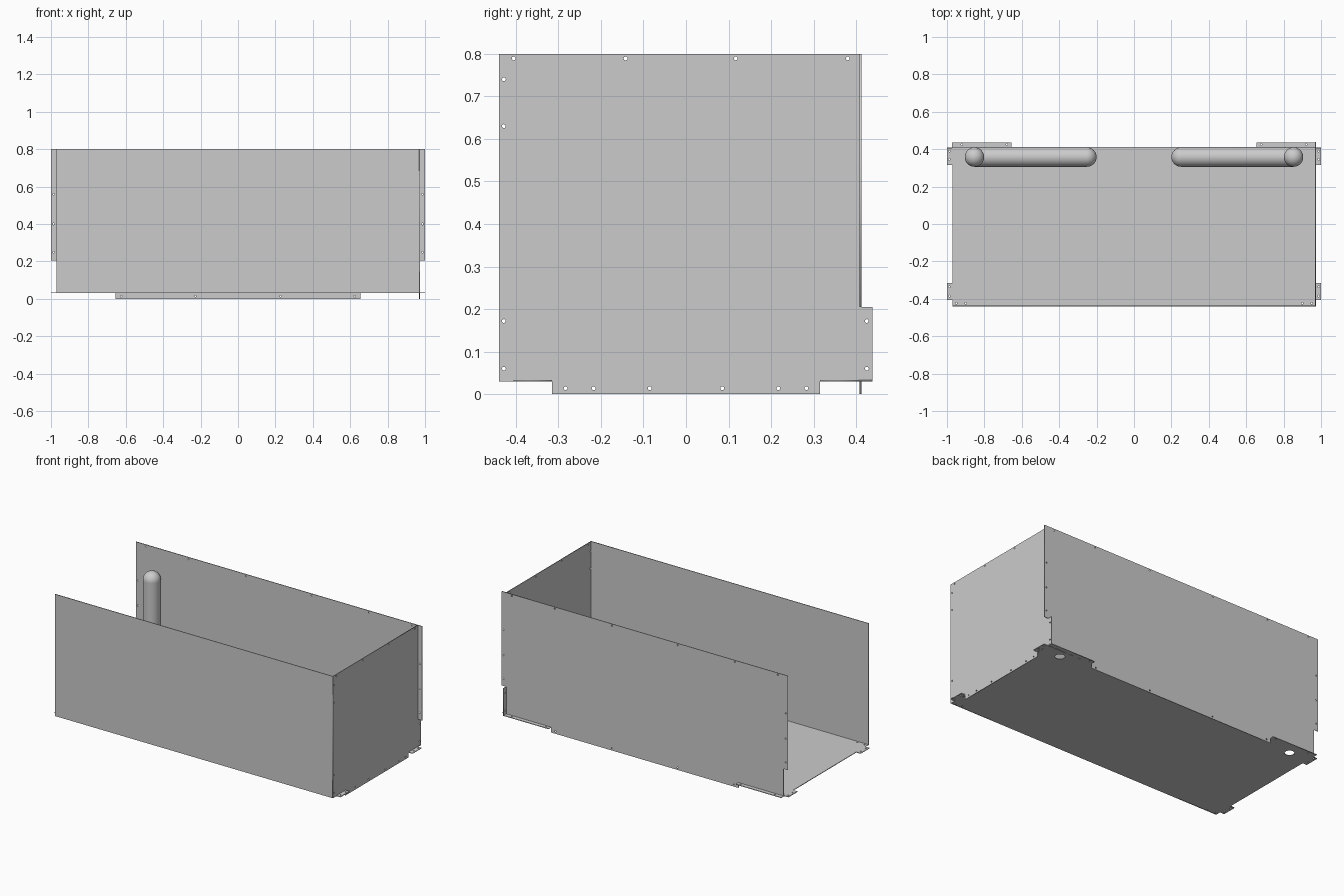
import bpy, bmesh
from math import sin, cos, pi
from mathutils import Matrix, Vector

if "Cube" in bpy.data.objects:
    bpy.data.objects.remove(bpy.data.objects["Cube"])

T = 0.004          # sheet thickness
SCREW = 0.0045     # screw hole radius


def mirror_outline(half):
    """Close a half outline (x > 0, bottom to top) by mirroring it over x = 0."""
    return half + [(-x, y) for x, y in reversed(half)]


def sheet(name, outline, holes, u, v, origin):
    """Flat sheet: 2D outline with round holes (x, y, r), laid along axes u and v."""
    cu = bpy.data.curves.new(name, 'CURVE')
    cu.dimensions = '2D'
    cu.fill_mode = 'BOTH'
    cu.extrude = T / 2
    loops = [outline]
    for x, y, r in holes:
        n = 12 if r < 0.01 else 32
        loops.append([(x + r * cos(2 * pi * i / n), y + r * sin(2 * pi * i / n))
                      for i in range(n)])
    for pts in loops:
        sp = cu.splines.new('POLY')
        sp.points.add(len(pts) - 1)
        for p, (x, y) in zip(sp.points, pts):
            p.co = (x, y, 0, 1)
        sp.use_cyclic_u = True
    ob = bpy.data.objects.new(name, cu)
    bpy.context.collection.objects.link(ob)
    u, v = Vector(u), Vector(v)
    m = Matrix((u, v, u.cross(v))).transposed().to_4x4()
    m.translation = origin
    ob.matrix_world = m
    bpy.ops.object.select_all(action='DESELECT')
    ob.select_set(True)
    bpy.context.view_layer.objects.active = ob
    bpy.ops.object.convert(target='MESH')
    return ob


def screws(xs, ys):
    return [(x, y, SCREW) for x in xs for y in ys]


X, Y, Z = (1, 0, 0), (0, 1, 0), (0, 0, 1)
SIDES = (-1, 1)

# Floor with corner tabs and two pipe holes
floor = mirror_outline([
    (0.97, -0.436), (0.97, -0.405), (1, -0.405), (1, -0.315), (0.97, -0.315),
    (0.97, 0.315), (1, 0.315), (1, 0.405), (0.972, 0.405), (0.972, 0.437),
    (0.655, 0.437), (0.655, 0.41)])
holes = [(s * 0.84, 0.355, 0.028) for s in SIDES]
holes += screws((-0.987, 0.987), (-0.385, -0.335, 0.345, 0.39))
holes += screws((-0.95, -0.9, 0.9, 0.95), (-0.424,))
holes += screws((-0.92, -0.68, 0.68, 0.92), (0.425,))
sheet("floor_panel", floor, holes, X, Y, (0, 0, 0.032))

# Front wall
sheet("front_panel", mirror_outline([(0.97, 0.03), (0.97, 0.8)]), [],
      X, Z, (0, -0.438, 0))

# Back wall with side wings and bottom tab
back = mirror_outline([
    (0.655, 0), (0.655, 0.03), (0.97, 0.03), (0.97, 0.205), (1, 0.205), (1, 0.8)])
holes = screws((-0.93, -0.63, -0.23, 0.23, 0.63, 0.93), (0.789,))
holes += screws((-0.625, -0.228, 0.228, 0.625), (0.014,))
holes += screws((-0.986, 0.986), (0.25, 0.4, 0.56))
sheet("back_panel", back, holes, X, Z, (0, 0.41, 0))

# Right end wall (the left end stays open)
side = [(-0.44, 0.03), (-0.315, 0.03), (-0.315, 0), (0.315, 0), (0.315, 0.03),
        (0.438, 0.03), (0.438, 0.205), (0.411, 0.205), (0.411, 0.8), (-0.44, 0.8)]
holes = screws((-0.405, -0.142, 0.117, 0.38), (0.789,))
holes += screws((-0.283, -0.217, -0.085, 0.085, 0.217, 0.283), (0.014,))
holes += screws((-0.428,), (0.06, 0.172, 0.63, 0.74))
holes += screws((0.425,), (0.06, 0.172))
sheet("right_end_panel", side, holes, Y, Z, (0.97, 0, 0))

# L-shaped pipes with round ends
R = 0.052
for label, s in zip(("left", "right"), SIDES):
    top = Vector((s * 0.853, 0.358, 0.62))
    elbow = Vector((s * 0.853, 0.358, 0.14))
    end = Vector((s * 0.252, 0.358, 0.14))
    bm = bmesh.new()
    for p in (top, elbow, end):
        bmesh.ops.create_uvsphere(bm, u_segments=32, v_segments=16, radius=R,
                                  matrix=Matrix.Translation(p))
    for a, b in ((elbow, top), (elbow, end)):
        rot = (b - a).to_track_quat('Z', 'Y').to_matrix().to_4x4()
        bmesh.ops.create_cone(bm, segments=32, radius1=R, radius2=R,
                              depth=(b - a).length, cap_ends=False,
                              matrix=Matrix.Translation((a + b) / 2) @ rot)
    me = bpy.data.meshes.new(label + "_pipe")
    bm.to_mesh(me)
    bm.free()
    me.polygons.foreach_set("use_smooth", [True] * len(me.polygons))
    bpy.context.collection.objects.link(bpy.data.objects.new(label + "_pipe", me))
